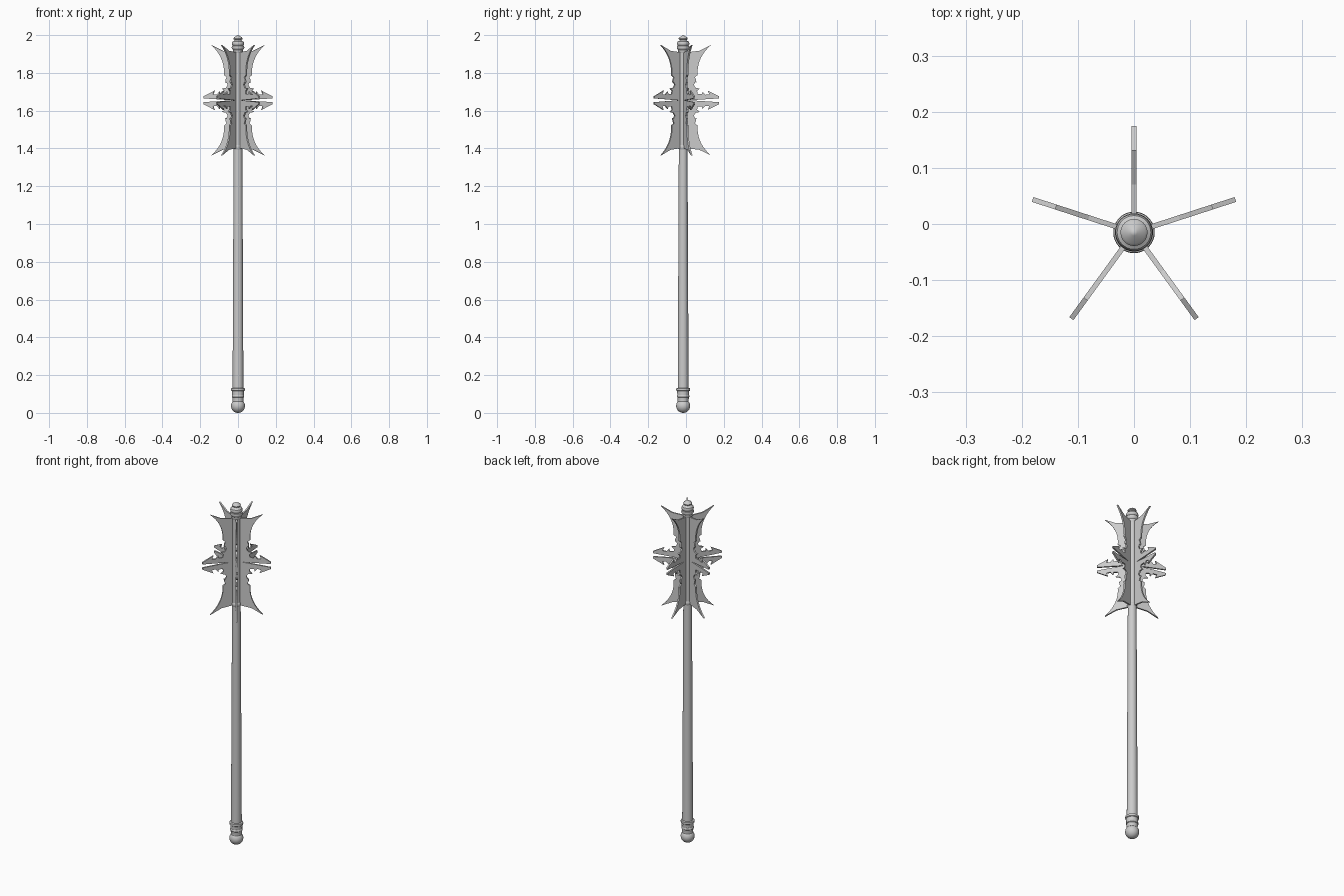
import bpy, bmesh, math
from mathutils import Matrix, Vector

if "Cube" in bpy.data.objects:
    bpy.data.objects.remove(bpy.data.objects["Cube"])

AXIS_Y = -0.015      # the shaft sits slightly forward of the five-blade bounding box centre
MID_Z = 1.655        # middle of the head


def finish(bm, name, smooth=True):
    bmesh.ops.recalc_face_normals(bm, faces=bm.faces)
    me = bpy.data.meshes.new(name)
    bm.to_mesh(me)
    bm.free()
    ob = bpy.data.objects.new(name, me)
    bpy.context.collection.objects.link(ob)
    if smooth:
        bpy.ops.object.select_all(action='DESELECT')
        ob.select_set(True)
        bpy.context.view_layer.objects.active = ob
        bpy.ops.object.shade_smooth_by_angle(angle=math.radians(35))
    return ob


def lathe(name, profile, n=32):
    """Turn (radius, z) points around the shaft axis."""
    bm = bmesh.new()
    rings = []
    for r, z in profile:
        if r == 0:
            rings.append([bm.verts.new((0, AXIS_Y, z))])
        else:
            rings.append([bm.verts.new((r * math.cos(2 * math.pi * i / n),
                                        AXIS_Y + r * math.sin(2 * math.pi * i / n), z))
                          for i in range(n)])
    for a, b in zip(rings, rings[1:]):
        for i in range(n):
            j = (i + 1) % n
            quad = [a[i % len(a)], a[j % len(a)], b[j % len(b)], b[i % len(b)]]
            bm.faces.new(list(dict.fromkeys(quad)))
    return finish(bm, name)


def arc(r, zc, a0, a1, n):
    """Points of a circle centred on the axis, angles measured from horizontal."""
    out = []
    for i in range(n + 1):
        a = math.radians(a0 + (a1 - a0) * i / n)
        out.append((max(0, r * math.cos(a)), zc + r * math.sin(a)))
    return out


# Tapered shaft
lathe("shaft", [(0, 0.06), (0.029, 0.06), (0.023, 1.40), (0.023, 1.92), (0, 1.92)])

# Pommel ball and stacked grip rings
ball = arc(0.037, 0.037, -90, 55, 12)
ball[0] = (0, 0)
lathe("pommel", ball + [(0.026, 0.070), (0.0, 0.070)])
lathe("pommel_collar", [(0, 0.066), (0.028, 0.066), (0.030, 0.074), (0.030, 0.082), (0.033, 0.085),
                        (0.033, 0.092), (0.031, 0.095), (0.032, 0.115), (0.036, 0.118),
                        (0.037, 0.124), (0.036, 0.130), (0.029, 0.133), (0, 0.133)])

# Collar under the head
lathe("head_collar", [(0, 1.395), (0.023, 1.395), (0.026, 1.402), (0.026, 1.412),
                      (0.023, 1.418), (0, 1.418)])

# Finial on top
lathe("finial", [(0, 1.905), (0.024, 1.905), (0.027, 1.915), (0.027, 1.922), (0.032, 1.928),
                 (0.034, 1.935), (0.032, 1.942), (0.028, 1.945), (0.032, 1.950), (0.033, 1.957),
                 (0.030, 1.965), (0.020, 1.970), (0.017, 1.974), (0.023, 1.978), (0.024, 1.983),
                 (0.020, 1.989), (0.010, 1.994), (0.006, 1.998), (0, 2.0)])

# Upper half of a blade outline: (radius, height above the middle)
upper = [(0.190, 0.010), (0.190, 0.021), (0.130, 0.051), (0.138, 0.032), (0.118, 0.029),
         (0.102, 0.047), (0.100, 0.032), (0.076, 0.034), (0.074, 0.050), (0.088, 0.062),
         (0.066, 0.066), (0.056, 0.082), (0.064, 0.096), (0.070, 0.094), (0.067, 0.112),
         (0.062, 0.122), (0.077, 0.134)]
p0, p1, p2 = Vector((0.076, 0.150)), Vector((0.078, 0.232)), Vector((0.147, 0.292))
for i in range(9):
    t = i / 8
    upper.append(tuple(p0 * (1 - t) ** 2 + p1 * 2 * t * (1 - t) + p2 * t * t))
upper += [(0.085, 0.262), (0.030, 0.255), (0.015, 0.255)]
outline = [(0.035, 0.0)] + upper + [(r, -z) for r, z in reversed(upper)]

# Five flat blades around the shaft
THICK = 0.009
for k in range(5):
    bm = bmesh.new()
    face = bm.faces.new([bm.verts.new((r, -THICK / 2, z)) for r, z in outline])
    ext = bmesh.ops.extrude_face_region(bm, geom=[face], use_keep_orig=True)
    bmesh.ops.translate(bm, vec=(0, THICK, 0),
                        verts=[v for v in ext["geom"] if isinstance(v, bmesh.types.BMVert)])
    bm.transform(Matrix.Translation((0, AXIS_Y, MID_Z))
                 @ Matrix.Rotation(math.radians(90 + 72 * k), 4, 'Z'))
    finish(bm, f"blade_{k + 1}", smooth=False)
